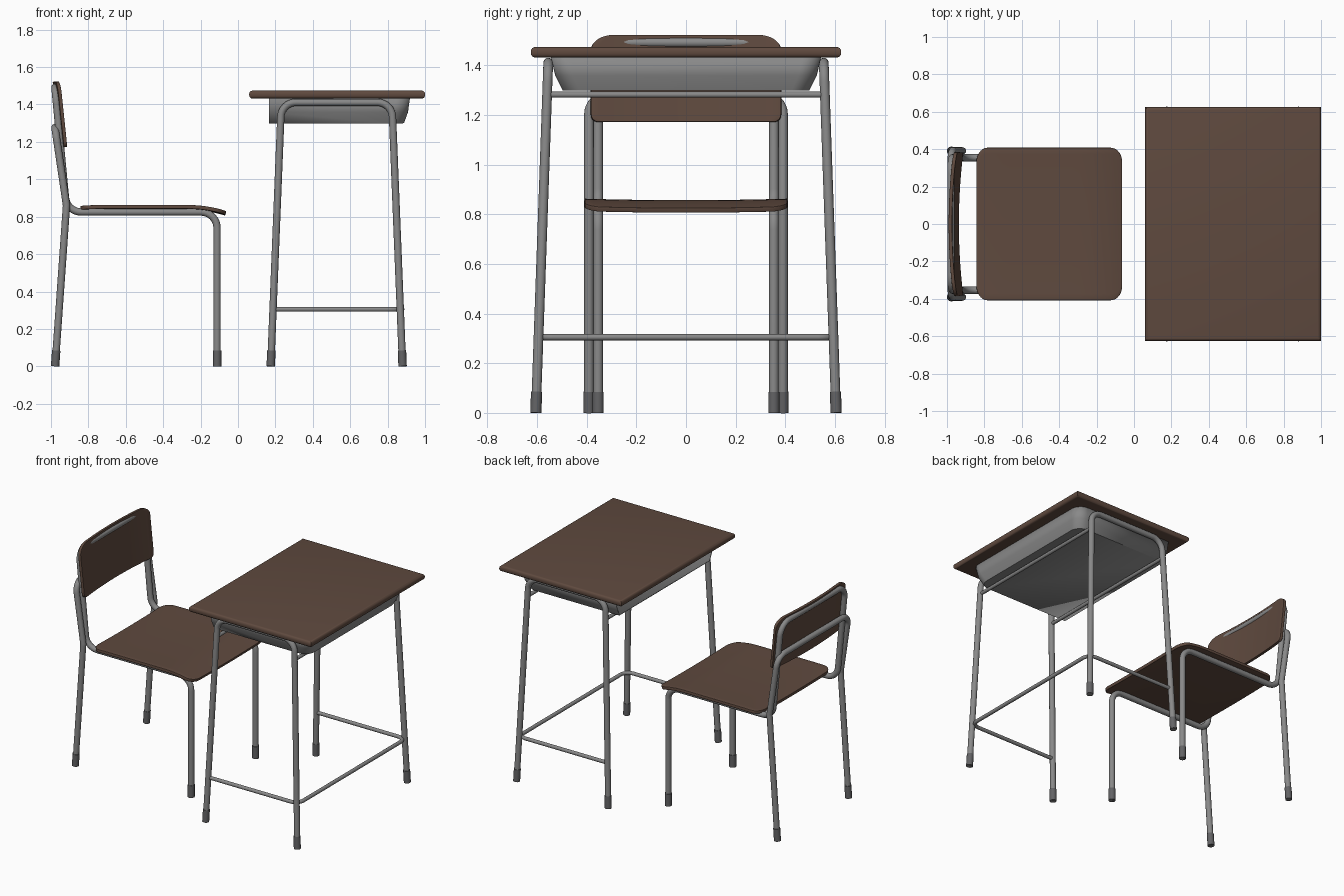
import bpy, bmesh, math
from mathutils import Vector

if "Cube" in bpy.data.objects:
    bpy.data.objects.remove(bpy.data.objects["Cube"])


def material(name, rgb):
    m = bpy.data.materials.new(name)
    m.diffuse_color = (*rgb, 1)
    m.use_nodes = True
    m.node_tree.nodes["Principled BSDF"].inputs["Base Color"].default_value = m.diffuse_color
    return m


WOOD = material("dark_brown_wood", (0.115, 0.068, 0.049))
STEEL = material("grey_steel", (0.25, 0.25, 0.25))
RUBBER = material("dark_grey_rubber", (0.125, 0.125, 0.13))


def smooth(ob, angle=40):
    bpy.ops.object.select_all(action='DESELECT')
    ob.select_set(True)
    bpy.context.view_layer.objects.active = ob
    bpy.ops.object.shade_smooth_by_angle(angle=math.radians(angle))


def mesh_object(name, bm, mat):
    bmesh.ops.recalc_face_normals(bm, faces=bm.faces)
    me = bpy.data.meshes.new(name)
    bm.to_mesh(me)
    bm.free()
    me.materials.append(mat)
    ob = bpy.data.objects.new(name, me)
    bpy.context.collection.objects.link(ob)
    return ob


def fillet(points, radius, steps=8):
    """Round the inner corners of a polyline."""
    pts = [Vector(p) for p in points]
    out = [pts[0]]
    for a, b, c in zip(pts, pts[1:], pts[2:]):
        d1, d2 = (a - b).normalized(), (c - b).normalized()
        half = d1.angle(d2) / 2
        t = min(radius / math.tan(half), (a - b).length * 0.49, (c - b).length * 0.49)
        r = t * math.tan(half)
        axis = (d1 + d2).normalized()
        along = (d2 - d1).normalized()
        centre = b + axis * (r / math.sin(half))
        sweep = math.pi / 2 - half
        for i in range(steps + 1):
            ang = sweep * (2 * i / steps - 1)
            out.append(centre + r * (math.sin(ang) * along - math.cos(ang) * axis))
    return out + [pts[-1]]


def tube(name, points, r, mat=STEEL, bend=0.08):
    """Sweep a round section along a filleted path."""
    path = fillet(points, bend)
    bm = bmesh.new()
    n = 16
    rings = []
    tangent = (path[1] - path[0]).normalized()
    side = tangent.orthogonal().normalized()
    for i, p in enumerate(path):
        new = (path[min(i + 1, len(path) - 1)] - path[max(i - 1, 0)]).normalized()
        side = tangent.rotation_difference(new) @ side
        tangent = new
        other = tangent.cross(side)
        rings.append([bm.verts.new(p + r * (math.cos(a) * side + math.sin(a) * other))
                      for a in (2 * math.pi * k / n for k in range(n))])
    for a, b in zip(rings, rings[1:]):
        for k in range(n):
            bm.faces.new((a[k], a[(k + 1) % n], b[(k + 1) % n], b[k]))
    bm.faces.new(rings[0])
    bm.faces.new(rings[-1])
    smooth(mesh_object(name, bm, mat))


def foot_cap(name, foot, above):
    foot, above = Vector(foot), Vector(above)
    end = foot + (above - foot).normalized() * 0.085
    tube(name, [foot, end], 0.0225, RUBBER)


def panel(name, v0, v1, width, c0, c1, surface, thick):
    """Curved sheet with rounded corners; c0, c1 = (u, v) corner radii at each end."""
    k = 7
    quarter = [math.pi / 2 * i / k for i in range(k)]
    rows = [(v0 + c0[1] * (1 - math.cos(a)), width - c0[0] * (1 - math.sin(a))) for a in quarter]
    va, vb = v0 + c0[1], v1 - c1[1]
    rows += [(va + (vb - va) * i / 16, width) for i in range(17)]
    rows += [(v1 - c1[1] * (1 - math.cos(a)), width - c1[0] * (1 - math.sin(a)))
             for a in reversed(quarter)]
    bm = bmesh.new()
    n = 24
    grid = [[bm.verts.new(surface(w * (2 * j / n - 1), v)) for j in range(n + 1)] for v, w in rows]
    for a, b in zip(grid, grid[1:]):
        for j in range(n):
            bm.faces.new((a[j], a[j + 1], b[j + 1], b[j]))
    ob = mesh_object(name, bm, WOOD)
    sol = ob.modifiers.new("thickness", 'SOLIDIFY')
    sol.thickness, sol.offset = thick, 0
    bev = ob.modifiers.new("soft_edge", 'BEVEL')
    bev.width, bev.segments, bev.limit_method = 0.005, 2, 'ANGLE'
    bev.angle_limit = math.radians(50)
    smooth(ob)


# Desk top with rounded edges
bm = bmesh.new()
bmesh.ops.create_cube(bm, size=1)
bmesh.ops.scale(bm, vec=(0.94, 1.25, 0.042), verts=bm.verts)
bmesh.ops.translate(bm, vec=(0.53, 0, 1.453), verts=bm.verts)
bmesh.ops.bevel(bm, geom=[e for e in bm.edges if abs(e.verts[0].co.z - e.verts[1].co.z) < 0.01],
                offset=0.017, segments=4, profile=0.5, affect='EDGES')
smooth(mesh_object("desk_top", bm, WOOD))

# Book tray: sloped walls on three sides, open toward the chair
bm = bmesh.new()
rings = []
for z, x, y in ((1.432, 0.915, 0.54), (1.36, 0.905, 0.523), (1.303, 0.885, 0.495)):
    outline = fillet([(0.165, -y, z), (x, -y, z), (x, y, z), (0.165, y, z)], 0.07)
    rings.append([bm.verts.new(p) for p in outline])
for a, b in zip(rings, rings[1:]):
    for k in range(len(a) - 1):
        bm.faces.new((a[k], a[k + 1], b[k + 1], b[k]))
bm.faces.new(rings[-1])
tray = mesh_object("book_tray", bm, STEEL)
sol = tray.modifiers.new("thickness", 'SOLIDIFY')
sol.thickness, sol.offset = 0.008, 0
smooth(tray)

# Desk legs, one bent tube per side
for s, side in ((-1, "front"), (1, "back")):
    path = [(0.175, s * 0.605, 0), (0.232, s * 0.555, 1.411),
            (0.823, s * 0.555, 1.411), (0.88, s * 0.605, 0)]
    tube(f"desk_legs_{side}", path, 0.0195)
    foot_cap(f"desk_left_cap_{side}", path[0], path[1])
    foot_cap(f"desk_right_cap_{side}", path[3], path[2])

# Desk braces: two under the tray, one bent foot rail
for x, side in ((0.227, "left"), (0.828, "right")):
    tube(f"tray_brace_{side}", [(x, -0.558, 1.282), (x, 0.558, 1.282)], 0.012)
tube("foot_rail", [(0.188, -0.592, 0.305), (0.877, -0.592, 0.305),
                   (0.877, 0.592, 0.305), (0.188, 0.592, 0.305)], 0.0125, bend=0.06)

# Chair seat frame: front legs, side rails and back loop in one tube
half = [(-0.112, 0.354, 0), (-0.112, 0.354, 0.825), (-0.915, 0.354, 0.825), (-0.979, 0.354, 1.492)]
tube("seat_frame", half + [(x, -y, z) for x, y, z in reversed(half)], 0.0195, bend=0.085)

# Chair rear legs joined by the bar behind the backrest
rear = [(-0.978, 0.391, 0), (-0.917, 0.391, 0.86), (-0.979, 0.391, 1.277)]
tube("rear_legs", rear + [(x, -y, z) for x, y, z in reversed(rear)], 0.0195, bend=0.075)
for s, side in ((-1, "front"), (1, "back")):
    foot_cap(f"chair_front_cap_{side}", (-0.112, s * 0.354, 0), (-0.112, s * 0.354, 1))
    foot_cap(f"chair_rear_cap_{side}", (-0.978, s * 0.391, 0), (-0.917, s * 0.391, 0.86))


# Seat with a shallow dip and a front edge that curls down
def seat_surface(u, x):
    z = 0.847 + 0.006 * (u / 0.41) ** 2
    z -= 0.030 * max(0, (x + 0.27) / 0.2) ** 2
    z -= 0.004 * max(0, (-0.7 - x) / 0.14) ** 2
    return (x, u, z)


panel("seat", -0.842, -0.066, 0.408, (0.075, 0.06), (0.075, 0.06), seat_surface, 0.02)


# Backrest, curved around the sitter
def back_surface(u, z):
    return (-0.921 - 0.105 * (z - 1.17) - 0.024 * (1 - (u / 0.385) ** 2), u, z)


panel("backrest", 1.172, 1.522, 0.383, (0.03, 0.03), (0.09, 0.06), back_surface, 0.018)
